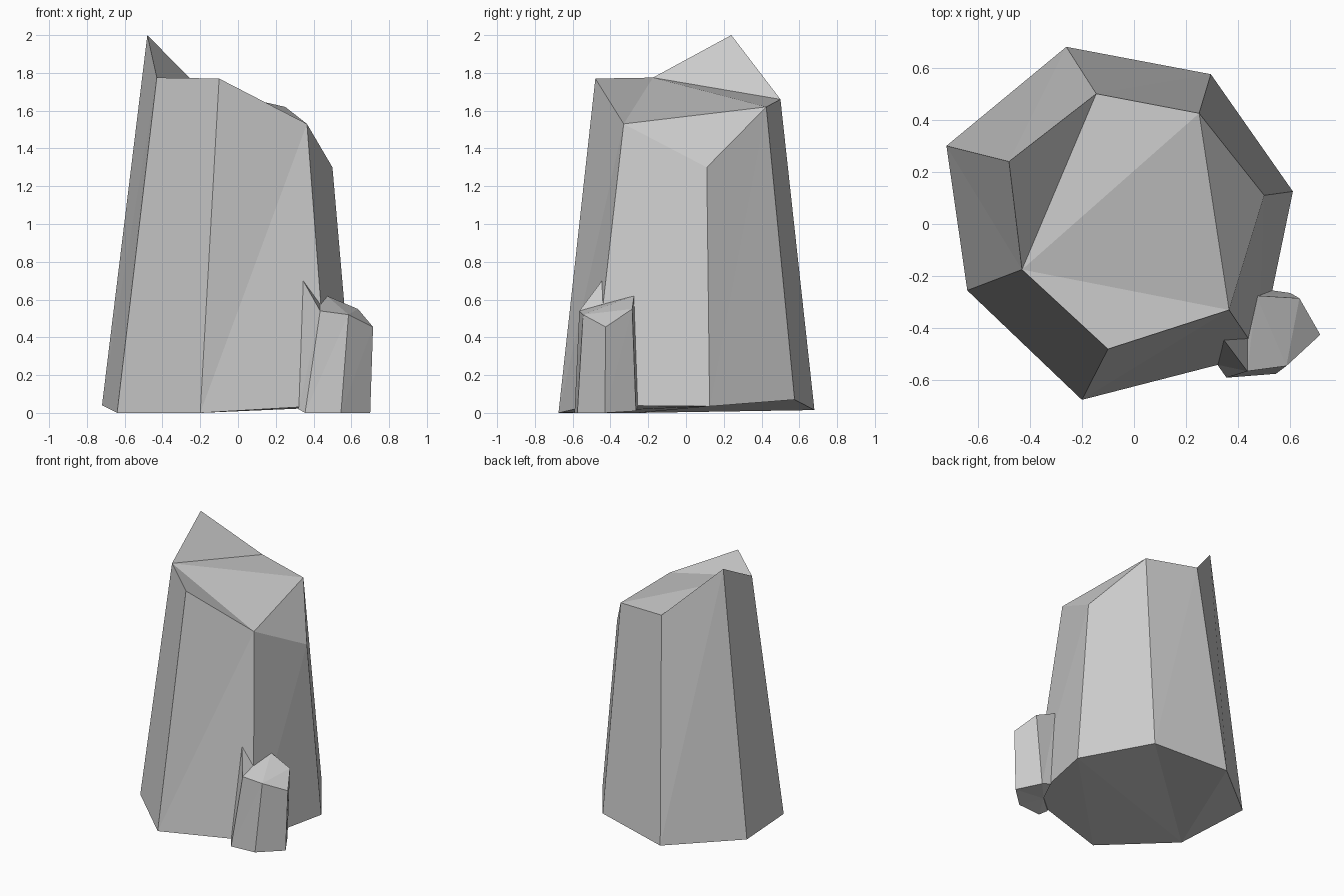
import bpy
import bmesh

default_cube = bpy.data.objects.get("Cube")
if default_cube:
    bpy.data.objects.remove(default_cube, do_unlink=True)

# Single stone colour
STONE = (0.6, 0.6, 0.6, 1.0)
stone = bpy.data.materials.new("grey stone")
stone.use_nodes = True
stone.diffuse_color = STONE
stone.node_tree.nodes["Principled BSDF"].inputs["Base Color"].default_value = STONE


def build_crystal(name, base, crown, crown_faces):
    """Join a base ring to a crown ring, then close both ends with flat facets."""
    bm = bmesh.new()
    lower = [bm.verts.new(point) for point in base]
    upper = [bm.verts.new(point) for point in crown]
    count = len(lower)

    # Each side is a twisted quad folded along one diagonal
    for i in range(count):
        j = (i + 1) % count
        bm.faces.new((lower[i], lower[j], upper[j]))
        bm.faces.new((lower[i], upper[j], upper[i]))

    # Broken, slanted crown and underside
    for corners in crown_faces:
        bm.faces.new([upper[k] for k in corners])
    underside = bm.faces.new(list(reversed(lower)))
    bmesh.ops.triangulate(bm, faces=[underside])
    bmesh.ops.recalc_face_normals(bm, faces=bm.faces[:])

    mesh = bpy.data.meshes.new(name)
    bm.to_mesh(mesh)
    bm.free()
    mesh.materials.append(stone)
    crystal = bpy.data.objects.new(name, mesh)
    bpy.context.scene.collection.objects.link(crystal)
    return crystal


# Large seven-sided crystal, rings listed counter-clockwise from the back
build_crystal(
    "large_crystal",
    base=[(-.26, .68, .015), (-.72, .3, .04), (-.64, -.255, 0), (-.2, -.675, 0),
          (.48, -.5, .04), (.61, .125, .035), (.295, .575, .07)],
    crown=[(-.145, .5, 1.66), (-.48, .24, 2), (-.43, -.175, 1.775), (-.1, -.48, 1.77),
           (.365, -.33, 1.53), (.5, .11, 1.3), (.25, .425, 1.62)],
    crown_faces=[(0, 1, 2), (0, 2, 6), (6, 2, 4), (2, 3, 4), (4, 5, 6)],
)

# Small crystal at the front left foot, with a thin raised splinter
build_crystal(
    "small_crystal",
    base=[(.32, -.54, .02), (.355, -.59, 0), (.545, -.575, 0), (.7, -.43, 0),
          (.6, -.265, .01), (.53, -.255, .03), (.44, -.44, .03)],
    crown=[(.345, -.445, .7), (.435, -.565, .54), (.585, -.545, .52), (.715, -.425, .455),
           (.635, -.285, .55), (.47, -.275, .62), (.435, -.44, .575)],
    crown_faces=[(0, 1, 6), (1, 5, 6), (1, 2, 5), (2, 4, 5), (2, 3, 4)],
)
